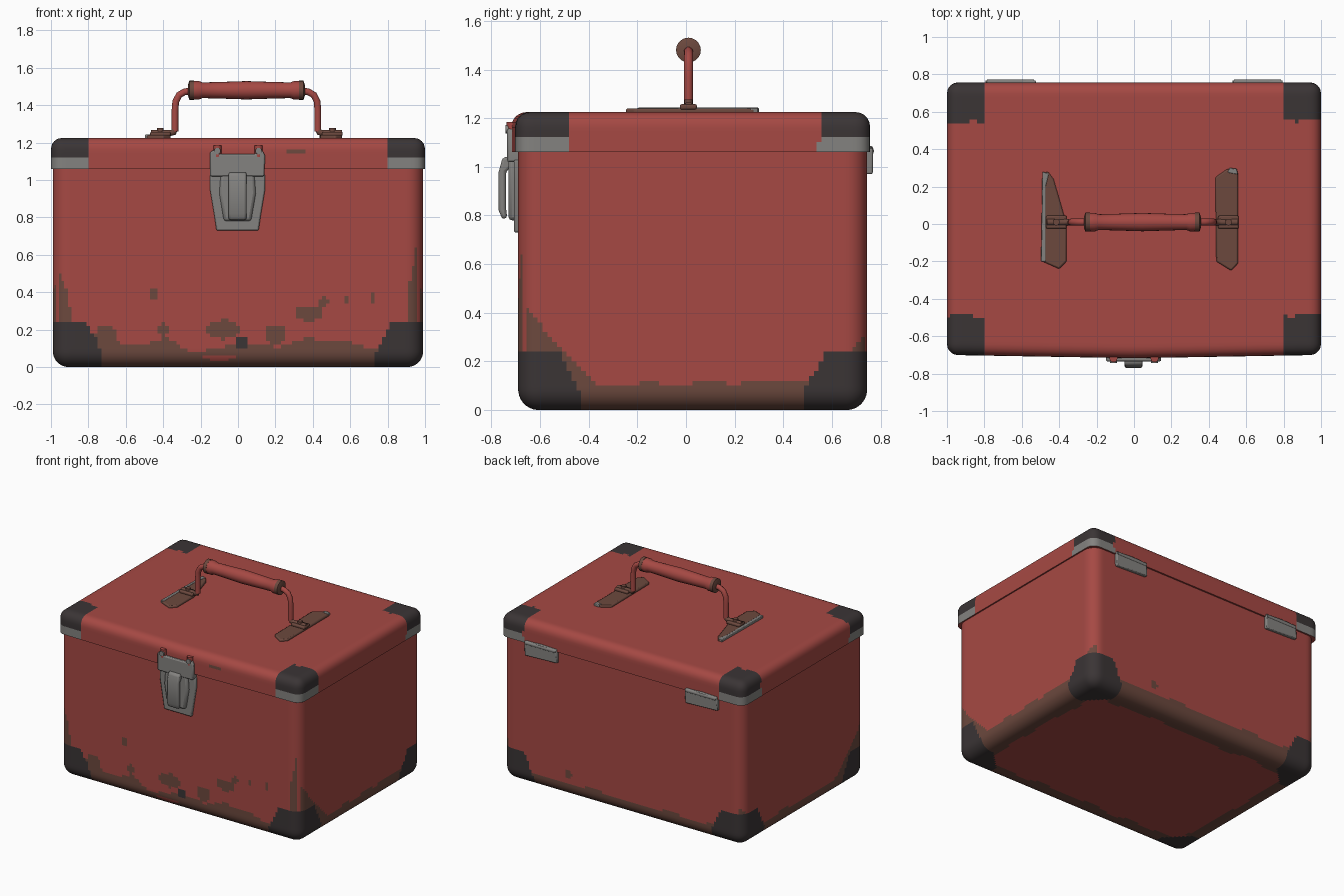
import bpy, bmesh, math
from mathutils import Vector, noise

if "Cube" in bpy.data.objects:
    bpy.data.objects.remove(bpy.data.objects["Cube"])


def material(name, rgb):
    m = bpy.data.materials.new(name)
    m.diffuse_color = (*rgb, 1)
    m.use_nodes = True
    m.node_tree.nodes["Principled BSDF"].inputs["Base Color"].default_value = m.diffuse_color
    return m


RED = material("red paint", (0.38, 0.066, 0.057))
RUST = material("brown rust", (0.15, 0.066, 0.048))
BLACK = material("black corner", (0.043, 0.035, 0.036))
GREY = material("grey metal", (0.23, 0.225, 0.215))
MATS = [RED, RUST, BLACK, GREY]


def finish(name, bm, mats, angle=40):
    bmesh.ops.recalc_face_normals(bm, faces=bm.faces[:])
    me = bpy.data.meshes.new(name)
    bm.to_mesh(me)
    bm.free()
    for m in mats:
        me.materials.append(m)
    ob = bpy.data.objects.new(name, me)
    bpy.context.collection.objects.link(ob)
    smooth(ob, angle)
    return ob


def smooth(ob, angle=40):
    bpy.ops.object.select_all(action='DESELECT')
    ob.select_set(True)
    bpy.context.view_layer.objects.active = ob
    bpy.ops.object.shade_smooth_by_angle(angle=math.radians(angle))


def rounded_box(name, lo, hi, r, round_top, rule, bulge=0.0, step=0.02):
    """Finely gridded box, rounded on all edges but one open rim, coloured by rule."""
    bm = bmesh.new()
    n = [max(2, round((hi[i] - lo[i]) / step)) for i in range(3)]
    verts = {}

    def vert(k):
        if k not in verts:
            p = Vector([lo[i] + (hi[i] - lo[i]) * k[i] / n[i] for i in range(3)])
            c = Vector([min(max(p[i], lo[i] + r), hi[i] - r) for i in range(3)])
            c.z = min(p.z, hi[2] - r) if round_top else max(p.z, lo[2] + r)
            d = p - c
            if d.length > 1e-6:
                p = c + d.normalized() * min(r, d.length if sum(abs(e) > 1e-6 for e in d) < 2 else r)
            if p.y < 0:
                p.y += bulge * (1 - abs(p.x)) * p.y
            verts[k] = bm.verts.new(p)
        return verts[k]

    for a in range(3):
        u, v = (a + 1) % 3, (a + 2) % 3
        for side in (0, n[a]):
            for i in range(n[u]):
                for j in range(n[v]):
                    quad = []
                    for di, dj in ((0, 0), (1, 0), (1, 1), (0, 1)):
                        k = [0, 0, 0]
                        k[a], k[u], k[v] = side, i + di, j + dj
                        quad.append(vert(tuple(k)))
                    f = bm.faces.new(quad)
                    f.material_index = rule(f.calc_center_median())
    return finish(name, bm, MATS)


def wobble(p, scale, seed=0.0):
    return noise.noise(p * scale + Vector((seed, seed, seed)))


def in_spot(x, z, s):
    return ((x - s[0]) / s[2]) ** 2 + ((z - s[1]) / s[3]) ** 2 < 1


FRONT_SPOTS = [(-.45, .39, .025, .035), (.38, .29, .08, .045), (-.08, .20, .10, .05),
               (-.40, .20, .025, .035), (.20, .18, .06, .05), (-.70, .17, .06, .05),
               (.58, .36, .02, .02), (.72, .37, .02, .025), (.46, .35, .025, .03)]


def body_colour(p):
    dx, dy = 0.99 - abs(p.x), min(p.y + 0.69, 0.745 - p.y)
    w = wobble(p, 5)
    # black corner caps with slanted sides
    lim = 0.26 - 0.5 * max(0, p.z - 0.07) + 0.015 * w
    if p.z < 0.245 + 0.01 * w and dx < lim and dy < lim and (p.z > 0.03 or dx + dy < 0.36):
        return 2
    if p.z < 0.012:                       # underside: rust border
        return 1 if min(dx, dy) < 0.14 + 0.05 * w else 0
    if p.y < -0.66:                       # front: spots, band and rusted edges
        if in_spot(p.x, p.z, (.025, .13, .035, .03)):
            return 2
        if in_spot(p.x, p.z, (-.10, .05, .09, .014)):
            return 0
        q = p + Vector((0, 0, 0.015 * wobble(p, 14)))
        if any(in_spot(q.x, q.z, s) for s in FRONT_SPOTS):
            return 1
        top = 0.52 if p.x < 0 else 0.70
        if 0.03 < dx < 0.03 + 0.28 * (top - p.z) * (1 if p.x < 0 else 0.5) + 0.02 * w:
            return 1
        return 1 if p.z < 0.125 + 0.07 * w else 0
    # other sides: thin band climbing towards the corners
    h = 0.105 + 0.03 * w
    edge = dy if dx < 0.05 else dx
    reach = 0.36 if p.y < 0 else 0.2
    h += max(0, reach - 1.1 * edge) * (1 if dx < 0.05 else 0.5)
    if p.y > 0.7 and in_spot(p.x, p.z, (.45, .17, .03, .03)):
        return 1
    return 1 if p.z < h else 0


def lid_colour(p):
    w = wobble(p, 9)
    dx, dy = 1.0 - abs(p.x), min(p.y + 0.70, 0.757 - p.y)
    if dx < 0.195 + 0.012 * w and dy < 0.21 + 0.012 * w and p.z > 1.068:
        return 2 if p.z > 1.115 else 3
    if p.y < -0.66 and in_spot(p.x, p.z, (.31, 1.155, .05, .018)):
        return 1
    return 0


rounded_box("box_body", (-.99, -.69, 0), (.99, .745, 1.08), 0.085, False, body_colour)
rounded_box("lid", (-1, -.70, 1.06), (1, .757, 1.225), 0.06, True, lid_colour, bulge=0.025)


def plate(name, pts, plane, a, b, mat, bevel=0.008):
    """Extrude an outline from depth a to b, in the xy, xz or yz plane."""
    put = {"xy": lambda u, v, d: (u, v, d), "xz": lambda u, v, d: (u, d, v),
           "yz": lambda u, v, d: (d, u, v)}[plane]
    bm = bmesh.new()
    rings = [[bm.verts.new(put(u, v, d)) for u, v in pts] for d in (a, b)]
    bm.faces.new(rings[0])
    bm.faces.new(rings[1])
    for i in range(len(pts)):
        j = (i + 1) % len(pts)
        bm.faces.new((rings[0][i], rings[0][j], rings[1][j], rings[1][i]))
    ob = finish(name, bm, [mat])
    if bevel:
        m = ob.modifiers.new("bevel", 'BEVEL')
        m.width, m.segments, m.limit_method = bevel, 2, 'ANGLE'
    return ob


def tube(name, pts, radius, mat):
    cu = bpy.data.curves.new(name, 'CURVE')
    cu.dimensions, cu.bevel_depth, cu.bevel_resolution = '3D', radius, 3
    cu.use_fill_caps = True
    sp = cu.splines.new('POLY')
    sp.points.add(len(pts) - 1)
    for q, p in zip(sp.points, pts):
        q.co = (*p, 1)
    cu.materials.append(mat)
    ob = bpy.data.objects.new(name, cu)
    bpy.context.collection.objects.link(ob)
    bpy.ops.object.select_all(action='DESELECT')
    ob.select_set(True)
    bpy.context.view_layer.objects.active = ob
    bpy.ops.object.convert(target='MESH')
    smooth(bpy.context.object, 60)


def lathe_x(name, profile, y, z, mat):
    bm = bmesh.new()
    vs = [bm.verts.new((x, y, z + r)) for x, r in profile]
    es = [bm.edges.new(e) for e in zip(vs, vs[1:])]
    bmesh.ops.spin(bm, geom=vs + es, cent=(0, y, z), axis=(1, 0, 0), angle=2 * math.pi, steps=20)
    bmesh.ops.remove_doubles(bm, verts=bm.verts[:], dist=1e-4)
    finish(name, bm, [mat], 50)


# handle: grip, end collars, wire legs and pivots, centred slightly right
HX, HY, HZ = 0.045, 0.01, 1.48
half = [(.285, .049), (.255, .050), (.235, .042), (.15, .044)]
grip = [(HX - x, r) for x, r in half] + [(HX, .049)] + [(HX + x, r) for x, r in half[::-1]]
lathe_x("grip", [(HX - .285, 0)] + grip + [(HX + .285, 0)], HY, HZ, RED)
for s, side in ((-1, "left"), (1, "right")):
    def at(x, z):
        return (HX + s * x, HY, z)
    lathe_x(f"{side}_grip_collar", [(HX + s * x, r) for x, r in
            ((.28, 0), (.28, .051), (.305, .051), (.312, .03), (.312, 0))], HY, HZ, RUST)
    tube(f"{side}_handle_leg", [at(.28, 1.478), at(.33, 1.472), at(.36, 1.455), at(.378, 1.42),
                                at(.382, 1.37), at(.382, 1.26)], 0.019, RED)
    tube(f"{side}_handle_foot", [at(.382, 1.275), at(.39, 1.255), at(.42, 1.25), at(.51, 1.25)],
         0.018, RUST)
    x0 = HX + s * .46
    plate(f"{side}_pivot_bracket", [(x0 - .055, HY - .035), (x0 + .055, HY - .035),
          (x0 + .055, HY + .035), (x0 - .055, HY + .035)], "xy", 1.235, 1.258, RUST)
    tube(f"{side}_pivot_pin", [(x0, HY, 1.25), (x0, HY, 1.277)], 0.018, RUST)

# rusty handle plates lying on the lid, with worn bare edges
plate("left_handle_plate", [(-.49, -.2), (-.40, -.24), (-.36, -.2), (-.36, 0), (-.43, .24),
      (-.46, .28), (-.49, .27)], "xy", 1.215, 1.24, RUST)
plate("right_handle_plate", [(.44, -.2), (.52, -.25), (.557, -.21), (.555, .28), (.50, .295),
      (.435, .25)], "xy", 1.215, 1.24, RUST)
plate("left_worn_edge", [(-.497, -.2), (-.472, -.2), (-.472, .2), (-.455, .27), (-.49, .28)],
      "xy", 1.215, 1.243, GREY, 0.004)
plate("right_worn_edge", [(.50, .275), (.555, .265), (.55, .295), (.51, .30)],
      "xy", 1.215, 1.243, GREY, 0.004)

# front latch: catch on the lid, tapered plate, raised rim and pull lever
plate("latch_catch", [(-.15, 1.02), (.14, 1.02), (.145, 1.13), (.13, 1.16), (.09, 1.14),
      (-.10, 1.14), (-.12, 1.165), (-.15, 1.15)], "xz", -.735, -.68, GREY)
plate("latch_plate", [(-.15, 1.03), (-.15, .95), (-.125, .80), (-.115, .73), (.11, .73),
      (.12, .80), (.145, .95), (.145, 1.03)], "xz", -.708, -.68, GREY)
plate("latch_centre", [(-.09, 1.06), (-.10, .93), (-.075, .78), (.07, .78), (.095, .93),
      (.085, 1.06)], "xz", -.73, -.69, GREY, 0.015)
for x, side in ((-.11, "left"), (.11, "right")):
    tube(f"{side}_latch_ear", [(x, -.713, 1.10), (x, -.717, 1.185)], 0.022, RED)
    tube(f"{side}_latch_rivet", [(x, -.70, 1.155), (x, -.743, 1.155)], 0.018, GREY)
lever = plate("latch_lever", [(-.71, 1.01), (-.73, 1.045), (-.755, 1.035), (-.77, .98),
              (-.77, .82), (-.755, .785), (-.735, .79), (-.74, .83), (-.74, .98)],
              "yz", -.05, .045, GREY, 0.01)

# back hinges
for s, side in ((-1, "left"), (1, "right")):
    x = s * .66
    plate(f"{side}_hinge", [(x - .135, .98), (x + .13, .97), (x + .135, 1.075), (x, 1.085),
          (x - .13, 1.08)], "xz", .735, .768, GREY, 0.006)
    tube(f"{side}_hinge_barrel", [(x - .125, .757, 1.065), (x + .125, .757, 1.065)], 0.016, GREY)
